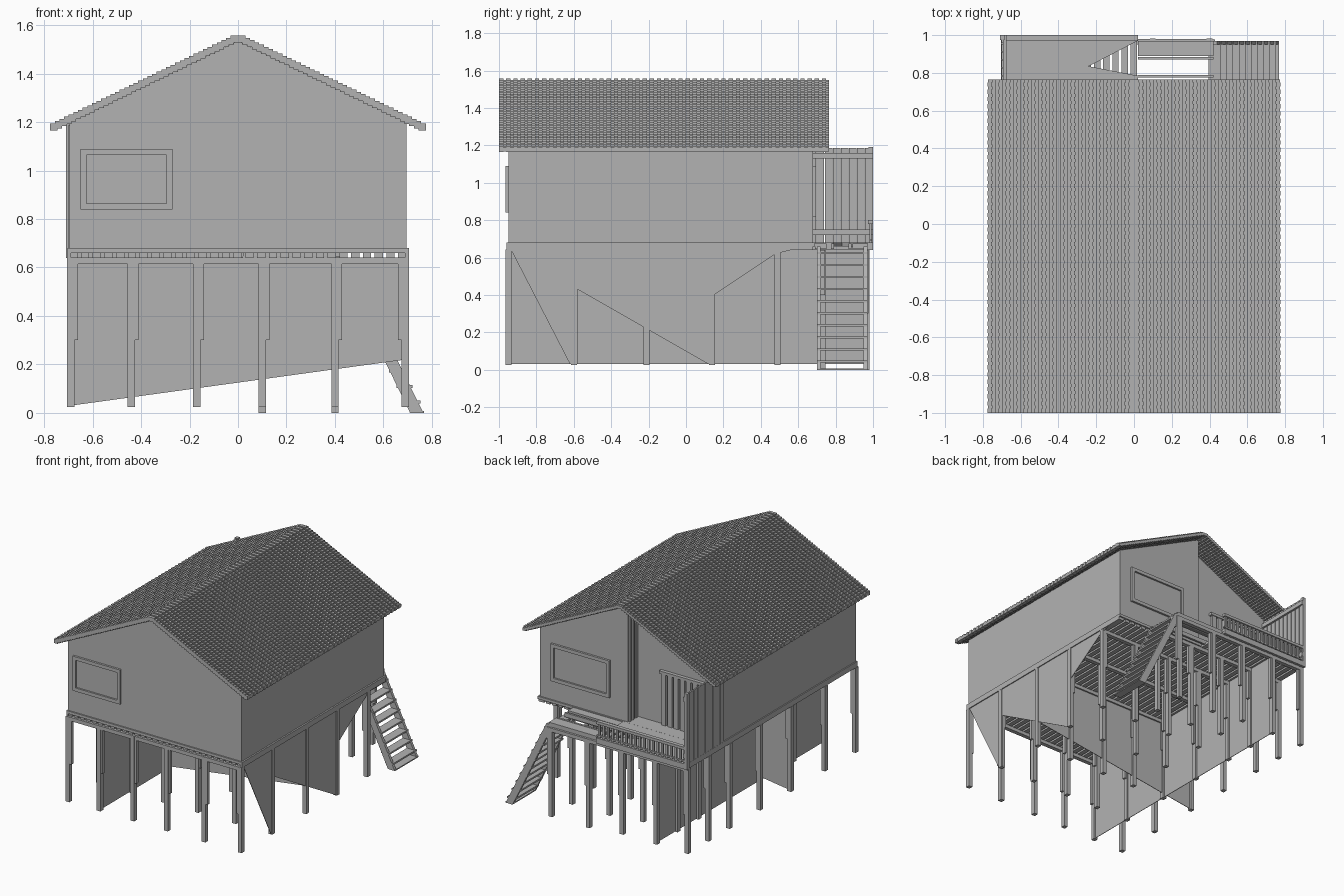
import bpy, bmesh, math
from mathutils import Matrix, Vector

cube = bpy.data.objects.get("Cube")
if cube:
    bpy.data.objects.remove(cube, do_unlink=True)

grey = bpy.data.materials.new("plain_grey")
grey.use_nodes = True
GREY = (0.45, 0.45, 0.45, 1)
grey.diffuse_color = GREY
grey.node_tree.nodes["Principled BSDF"].inputs["Base Color"].default_value = GREY


def finish(name, bm):
    bmesh.ops.recalc_face_normals(bm, faces=bm.faces[:])
    mesh = bpy.data.meshes.new(name)
    bm.to_mesh(mesh)
    bm.free()
    mesh.materials.append(grey)
    ob = bpy.data.objects.new(name, mesh)
    bpy.context.scene.collection.objects.link(ob)
    return ob


def add_box(bm, x0, x1, y0, y1, z0, z1):
    mid = Matrix.Translation(((x0 + x1) / 2, (y0 + y1) / 2, (z0 + z1) / 2))
    size = Matrix.Diagonal((x1 - x0, y1 - y0, z1 - z0, 1))
    bmesh.ops.create_cube(bm, size=1, matrix=mid @ size)


def boxes(name, specs):
    bm = bmesh.new()
    for s in specs:
        add_box(bm, *s)
    return finish(name, bm)


def prism(name, points, direction):
    """Extrude a flat outline along a direction."""
    bm = bmesh.new()
    face = bm.faces.new([bm.verts.new(p) for p in points])
    ext = bmesh.ops.extrude_face_region(bm, geom=[face])
    moved = [g for g in ext["geom"] if isinstance(g, bmesh.types.BMVert)]
    bmesh.ops.translate(bm, verts=moved, vec=Vector(direction))
    return finish(name, bm)


def array(ob, count, offset):
    m = ob.modifiers.new("repeat", "ARRAY")
    m.count = count
    m.use_relative_offset = False
    m.use_constant_offset = True
    m.constant_offset_displace = offset


FRONT, BACK, RECESS = -0.95, 0.68, 0.57
FLOOR, EAVE, TOP = 0.68, 1.2, 1.535
HALF = 0.695

# House body: full gable block, plus the right half that reaches further back
gable = [(-HALF, FLOOR), (HALF, FLOOR), (HALF, EAVE), (0, TOP), (-HALF, EAVE)]
prism("house_walls", [(x, FRONT, z) for x, z in gable], (0, RECESS - FRONT, 0))
half = [(-0.01, FLOOR), (HALF, FLOOR), (HALF, EAVE), (0, TOP), (-0.01, TOP)]
prism("rear_room_walls", [(x, RECESS, z) for x, z in half], (0, BACK - RECESS, 0))
boxes("recess_side_boards", [(-0.02, -0.01, y, y + 0.02, FLOOR, 1.5)
                             for y in (0.58, 0.615, 0.65)])

# Roof: stepped tile rows with raised tiles, mirrored over the ridge
ROWS, PITCH, RISE, TILES = 40, 0.0191, 0.0093, 46
STEP = 1.765 / TILES
for name, spec in (
        ("roof_rows", (0, 0.027, -1, 0.765, 1.53, 1.55)),
        ("roof_tiles", (0, 0.03, -1, -1 + STEP * 0.6, 1.528, 1.557))):
    roof = boxes(name, [spec])
    if name == "roof_tiles":
        array(roof, TILES, (0, STEP, 0))
    array(roof, ROWS, (PITCH, 0, -RISE))
    roof.modifiers.new("mirror", "MIRROR")


# Windows: raised frame around a thin pane
def window(name, x0, x1, z0, z1, y, out):
    t, ya, yb = 0.025, min(y, y + out), max(y, y + out)
    boxes(name + "_frame", [(x0, x1, ya, yb, z0, z0 + t), (x0, x1, ya, yb, z1 - t, z1),
                            (x0, x0 + t, ya, yb, z0 + t, z1 - t),
                            (x1 - t, x1, ya, yb, z0 + t, z1 - t)])
    boxes(name + "_pane", [(x0 + t, x1 - t, y - 0.002, y + 0.002, z0 + t, z1 - t)])


window("front_window", -0.65, -0.27, 0.84, 1.09, FRONT, -0.015)
window("rear_window", 0.13, 0.6, 0.82, 1.09, BACK, 0.015)

# Slatted door on the recessed wall
boxes("slatted_door", [(-0.6 + 0.05 * i, -0.565 + 0.05 * i, RECESS, RECESS + 0.02, FLOOR, 1.07)
                       for i in range(8)] + [(-0.61, -0.2, RECESS, RECESS + 0.025, 1.05, 1.07)])

# Floor slab, with an edge band, and the broken porch deck
boxes("house_floor", [(-0.702, 0.705, -0.96, BACK + 0.01, 0.66, FLOOR)])
outline = [(-0.702, RECESS), (0.02, RECESS), (0.02, 0.785), (-0.24, 0.835),
           (0.02, 0.97), (0.02, 1), (-0.702, 1)]
prism("porch_deck", [(x, y, 0.66) for x, y in outline], (0, 0, 0.0195))
boxes("edge_bands", [(-0.703, -0.69, -0.96, 1, 0.64, FLOOR),
                     (0.69, 0.706, -0.96, BACK, 0.64, FLOOR),
                     (-0.702, 0.02, 0.985, 1, 0.64, FLOOR)])

# Landing at the head of the stairs
boxes("landing", [(0.02, 0.42, y, y + w, 0.645, 0.675)
                  for y, w in ((0.69, 0.06), (0.775, 0.015), (0.87, 0.015), (0.89, 0.08))])

# Joists run front to back, beams run across under them
joists = []
for i in range(29):
    x = -0.68 + 0.0485 * i
    back = 0.99 if x < 0.01 else BACK
    joists.append((x - 0.017, x + 0.017, FRONT, back, 0.64, 0.661))
boxes("joists", joists)
POST_X = (-0.69, -0.44, -0.17, 0.1, 0.4, 0.69)
POST_Y = (-0.95, -0.6, -0.21, 0.14, 0.49, 0.73, 0.965)
boxes("cross_beams", [(-0.7, 0.7 if y < 0.7 else 0.42, y - 0.015, y + 0.015, 0.615, 0.642)
                      for y in POST_Y])

# Posts with a second timber bolted to the upper part
posts = []
for x in POST_X:
    for j, y in enumerate(POST_Y):
        if x > 0.5 and y > 0.7:
            continue
        foot = 0.0 if x > 0 and y > 0.7 else 0.025
        posts.append((x - 0.015, x + 0.015, y - 0.016, y + 0.016, foot, 0.64))
        low = 0.3 + 0.05 * (j % 3)
        side = 0.02 if x < 0.6 else -0.02
        posts.append((x + side - 0.01, x + side + 0.01, y - 0.012, y + 0.012, low, 0.64))
boxes("posts", posts)

# Ragged sheets hanging between the posts
side = [(-0.94, 0.65), (-0.62, 0.03), (-0.58, 0.03), (-0.58, 0.43), (0.12, 0.03),
        (0.15, 0.03), (0.15, 0.4), (0.48, 0.62), (0.6, 0.65)]
prism("side_sheet", [(0.695, y, z) for y, z in side], (0.004, 0, 0))
inner = [(-0.95, 0.03), (0.97, 0.03), (0.97, 0.64), (-0.95, 0.64)]
prism("inner_sheet", [(-0.44, y, z) for y, z in inner], (0.004, 0, 0))
cross = [(-0.69, 0.03), (0.69, 0.22), (0.69, 0.64), (-0.69, 0.64)]
prism("cross_sheet", [(x, -0.21, z) for x, z in cross], (0, 0.004, 0))

# Tall board screen on the porch side
boxes("porch_screen", [(-0.702, -0.69, RECESS + 0.043 * i, RECESS + 0.043 * i + 0.04, 0.64, 1.185)
                       for i in range(10)]
      + [(-0.69, -0.675, RECESS, 1, z, z + 0.03) for z in (0.72, 1.13)]
      + [(-0.71, -0.685, 0.975, 1, 0.64, 1.19)])

# Low railing along the rear edge of the porch
boxes("porch_railing", [(-0.7, 0.02, 0.972, 1, 0.78, 0.8), (-0.7, 0.02, 0.98, 0.995, 0.69, 0.7)]
      + [(-0.69 + 0.036 * i, -0.675 + 0.036 * i, 0.98, 0.992, FLOOR, 0.79) for i in range(20)])

# Stairs: two slanted stringers and flat treads
STAIR_Y = (0.70, 0.95)
for name, y in zip(("inner_stringer", "outer_stringer"), STAIR_Y):
    prism(name, [(0.39, y, 0.66), (0.44, y, 0.66), (0.765, y, 0), (0.71, y, 0)], (0, 0.02, 0))
treads = []
for i in range(10):
    x, z = 0.425 + 0.0325 * i, 0.625 - 0.0645 * i
    treads.append((x - 0.03, x + 0.035, 0.70, 0.97, z - 0.006, z + 0.006))
boxes("stair_treads", treads)
boxes("stair_foot", [(0.71, 0.768, 0.70, 0.97, 0, 0.008)])
